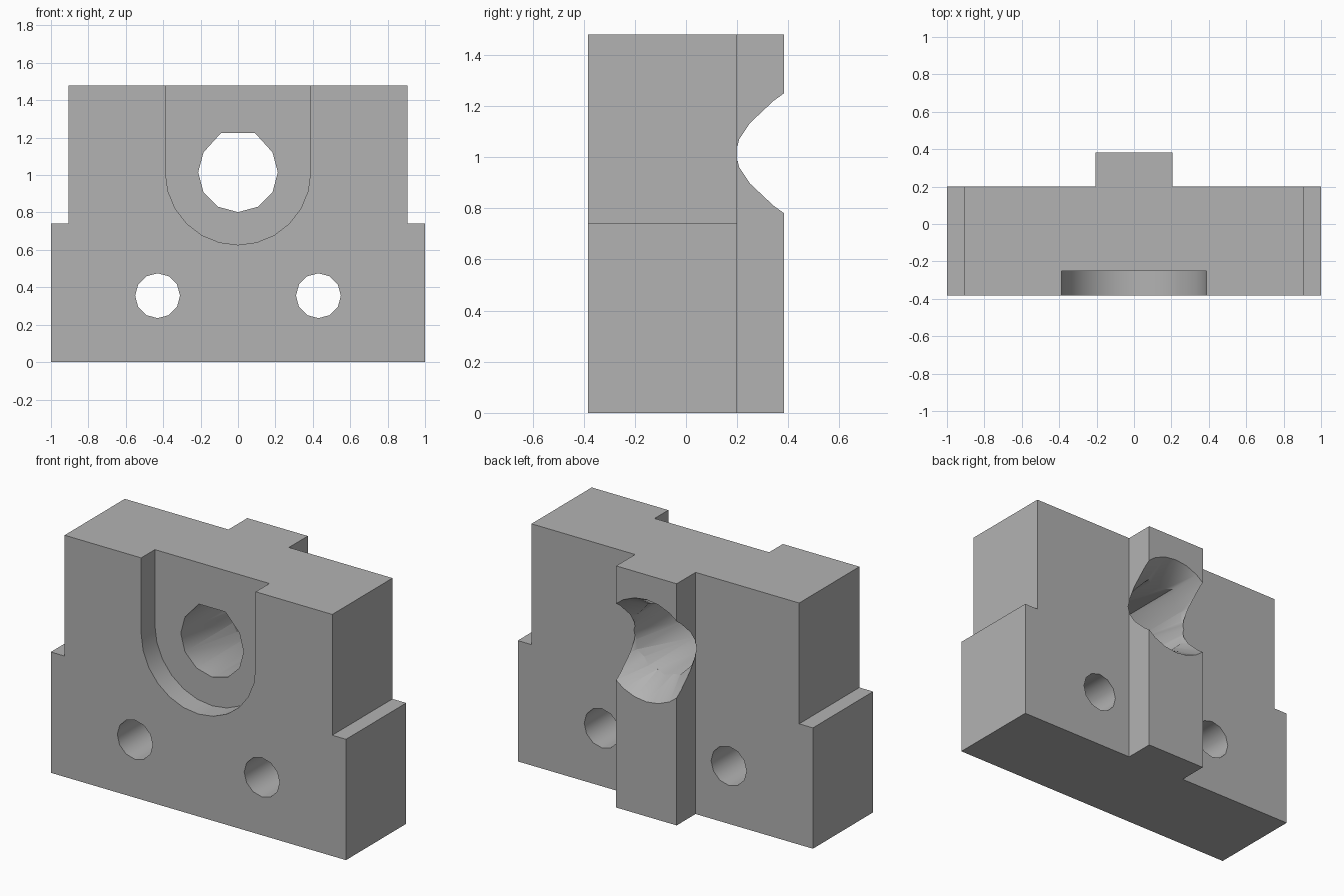
import bpy, bmesh, math

if "Cube" in bpy.data.objects:
    bpy.data.objects.remove(bpy.data.objects["Cube"], do_unlink=True)

FRONT, BACK, RIB_BACK = -0.383, 0.2, 0.383
TOP, STEP, BORE_Z = 1.48, 0.74, 1.015

grey = bpy.data.materials.new("plain grey")
grey.use_nodes = True
colour = (0.448, 0.448, 0.448, 1)
grey.diffuse_color = colour
grey.node_tree.nodes["Principled BSDF"].inputs["Base Color"].default_value = colour


def loft(name, front, back, y0, y1):
    """Solid between two (x, z) outlines at depths y0 and y1."""
    bm = bmesh.new()
    a = [bm.verts.new((x, y0, z)) for x, z in front]
    b = [bm.verts.new((x, y1, z)) for x, z in back]
    bm.faces.new(a)
    bm.faces.new(b[::-1])
    for i in range(len(a)):
        j = (i + 1) % len(a)
        bm.faces.new((a[i], b[i], b[j], a[j]))
    bmesh.ops.recalc_face_normals(bm, faces=bm.faces)
    mesh = bpy.data.meshes.new(name)
    bm.to_mesh(mesh)
    bm.free()
    mesh.materials.append(grey)
    obj = bpy.data.objects.new(name, mesh)
    bpy.context.collection.objects.link(obj)
    return obj


def arc(x, z, r, start, end, steps):
    """Points on an arc, angles in degrees."""
    angles = [math.radians(start + (end - start) * i / steps) for i in range(steps + 1)]
    return [(x + r * math.cos(a), z + r * math.sin(a)) for a in angles]


def combine(target, tool, operation):
    mod = target.modifiers.new(operation.lower(), "BOOLEAN")
    mod.operation, mod.solver, mod.object = operation, "EXACT", tool
    bpy.context.view_layer.objects.active = target
    bpy.ops.object.modifier_apply(modifier=mod.name)
    bpy.data.objects.remove(tool, do_unlink=True)


# Stepped block
half = [(1, 0), (1, STEP), (0.907, STEP), (0.907, TOP)]
outline = half + [(-x, z) for x, z in reversed(half)]
block = loft("mounting_block", outline, outline, FRONT, BACK)

# Rear rib
rib = [(-0.205, 0), (0.205, 0), (0.205, TOP), (-0.205, TOP)]
combine(block, loft("rear_rib", rib, rib, BACK - 0.1, RIB_BACK), "UNION")

# Round-bottomed front recess, open at the top
recess = arc(0, BORE_Z, 0.388, 180, 360, 12) + [(0.388, 1.7), (-0.388, 1.7)]
combine(block, loft("recess_cutter", recess, recess, -0.6, -0.25), "DIFFERENCE")

# Main bore with a flat top
bore = arc(0, BORE_Z, 0.213, 150, 390, 8) + [(0.09, 1.226), (-0.09, 1.226)]
combine(block, loft("bore_cutter", bore, bore, -0.6, 0.6), "DIFFERENCE")

# Countersink through the rib
small = arc(0, BORE_Z, 0.206, 0, 345, 23)
large = arc(0, BORE_Z, 0.356, 0, 345, 23)
combine(block, loft("countersink_cutter", small, large, 0.197, 0.457), "DIFFERENCE")

# Two bolt holes
for side in (-1, 1):
    hole = arc(side * 0.43, 0.355, 0.12, 0, 330, 11)
    combine(block, loft("bolt_hole_cutter", hole, hole, -0.6, 0.6), "DIFFERENCE")

bpy.ops.object.select_all(action="DESELECT")
block.select_set(True)
bpy.context.view_layer.objects.active = block
bpy.ops.object.shade_smooth_by_angle(angle=math.radians(32))
